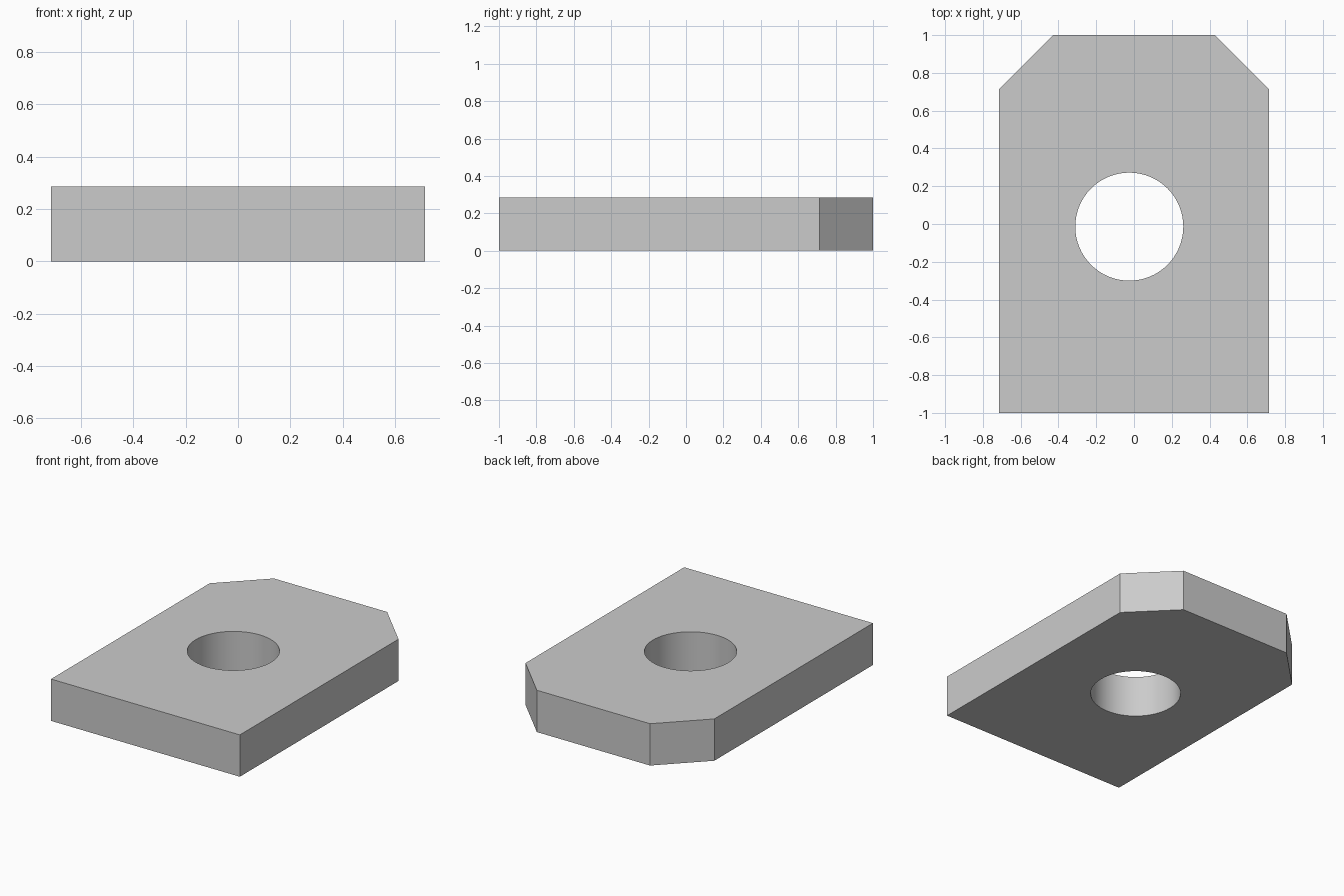
import bpy, bmesh

if "Cube" in bpy.data.objects:
    bpy.data.objects.remove(bpy.data.objects["Cube"])

W, L, T, C = 0.714, 1.0, 0.286, 0.286   # half width, half length, thickness, corner cut
HOLE_X, HOLE_Y, HOLE_R = -0.025, -0.014, 0.286

# Plate: outline with two clipped back corners, extruded upward
outline = [(-W, -L), (W, -L), (W, L - C), (W - C, L), (-W + C, L), (-W, L - C)]
bm = bmesh.new()
face = bm.faces.new([bm.verts.new((x, y, 0)) for x, y in outline])
ext = bmesh.ops.extrude_face_region(bm, geom=[face])
top = [v for v in ext["geom"] if isinstance(v, bmesh.types.BMVert)]
bmesh.ops.translate(bm, verts=top, vec=(0, 0, T))
bmesh.ops.recalc_face_normals(bm, faces=bm.faces)
mesh = bpy.data.meshes.new("plate")
bm.to_mesh(mesh)
bm.free()
plate = bpy.data.objects.new("plate", mesh)
bpy.context.collection.objects.link(plate)

# Round through hole
bpy.ops.mesh.primitive_cylinder_add(vertices=64, radius=HOLE_R, depth=T * 3,
                                    location=(HOLE_X, HOLE_Y, T / 2))
cutter = bpy.context.object
cutter.name = "hole_cutter"
mod = plate.modifiers.new("hole", "BOOLEAN")
mod.operation = "DIFFERENCE"
mod.solver = "EXACT"
mod.object = cutter

bpy.ops.object.select_all(action="DESELECT")
plate.select_set(True)
bpy.context.view_layer.objects.active = plate
bpy.ops.object.modifier_apply(modifier=mod.name)
bpy.data.objects.remove(cutter)

# Smooth hole wall, crisp plate edges
bpy.ops.object.shade_smooth_by_angle(angle=0.5)
